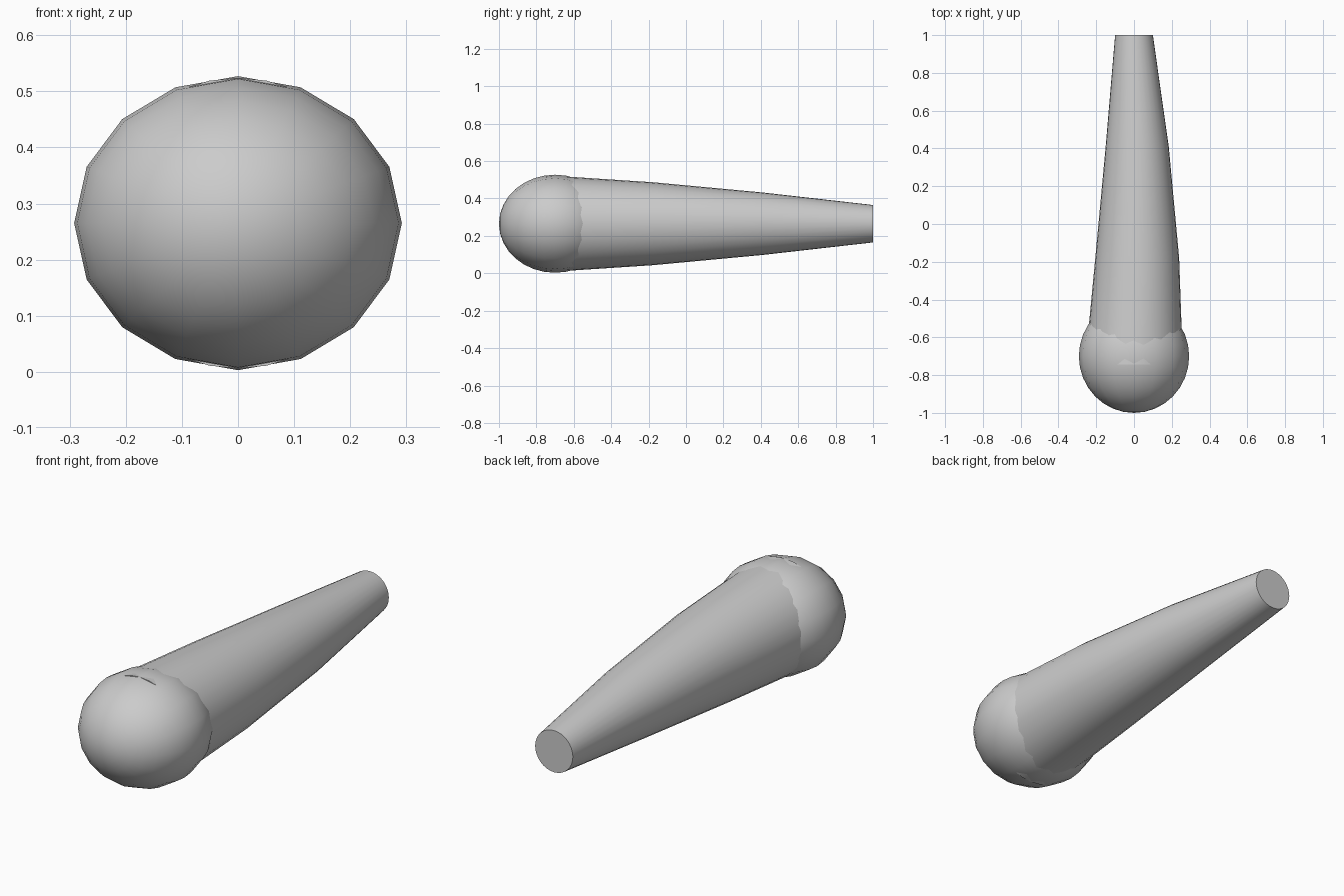
import bpy
import bmesh
import math
from mathutils import Matrix

cube = bpy.data.objects.get("Cube")
if cube:
    bpy.data.objects.remove(cube)

grey = bpy.data.materials.new("plain_grey")
grey.use_nodes = True
colour = (0.6, 0.6, 0.6, 1)
grey.diffuse_color = colour
grey.node_tree.nodes["Principled BSDF"].inputs["Base Color"].default_value = colour

MID_Z = 0.265


def finish(bm, name):
    bmesh.ops.recalc_face_normals(bm, faces=bm.faces)
    mesh = bpy.data.meshes.new(name)
    bm.to_mesh(mesh)
    bm.free()
    obj = bpy.data.objects.new(name, mesh)
    bpy.context.collection.objects.link(obj)
    mesh.materials.append(grey)
    bpy.ops.object.select_all(action="DESELECT")
    obj.select_set(True)
    bpy.context.view_layer.objects.active = obj
    bpy.ops.object.shade_smooth_by_angle(angle=math.radians(40))


# Rounded head: a slightly flattened ball with its poles along the length
bm = bmesh.new()
bmesh.ops.create_uvsphere(bm, u_segments=16, v_segments=16, radius=1)
bm.transform(Matrix.Translation((0, -0.7, MID_Z))
             @ Matrix.Diagonal((0.292, 0.3, 0.262, 1))
             @ Matrix.Rotation(math.pi / 2, 4, "X"))
finish(bm, "ball_head")

# Tapered handle: rings given as (y, sideways shift, radius), capped at both ends
SIDES = 32
bm = bmesh.new()
rings = []
for y, shift, radius in ((-0.745, 0, 0.259), (-0.18, 0.017, 0.222),
                         (0.41, 0.017, 0.167), (1, 0, 0.1)):
    angles = [2 * math.pi * i / SIDES for i in range(SIDES)]
    rings.append([bm.verts.new((shift + radius * math.cos(a), y,
                                MID_Z + radius * math.sin(a))) for a in angles])
for a, b in zip(rings, rings[1:]):
    for i in range(SIDES):
        j = (i + 1) % SIDES
        bm.faces.new((a[i], a[j], b[j], b[i]))
bm.faces.new(rings[0])
bm.faces.new(rings[-1])
finish(bm, "tapered_handle")
